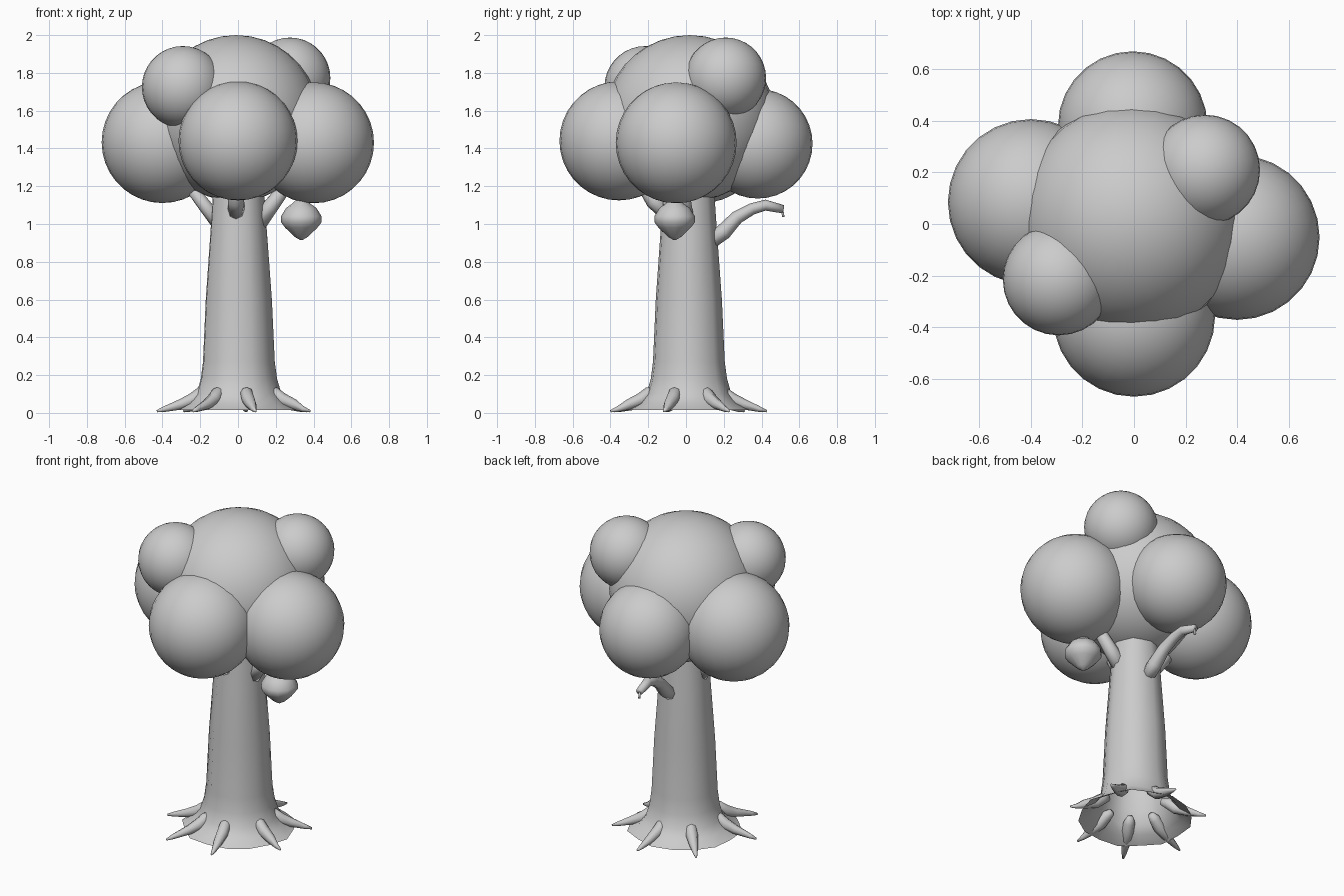
import bpy
import bmesh
import math
from mathutils import Vector

cube = bpy.data.objects.get("Cube")
if cube:
    bpy.data.objects.remove(cube, do_unlink=True)

# One plain grey for the whole tree
grey = bpy.data.materials.new("plain grey")
grey.use_nodes = True
grey.diffuse_color = (0.6, 0.6, 0.6, 1)
grey.node_tree.nodes["Principled BSDF"].inputs["Base Color"].default_value = (0.6, 0.6, 0.6, 1)


def finish(name, bm):
    """Turn a bmesh into a smooth-shaded object."""
    bmesh.ops.recalc_face_normals(bm, faces=bm.faces)
    mesh = bpy.data.meshes.new(name)
    bm.to_mesh(mesh)
    bm.free()
    mesh.materials.append(grey)
    for p in mesh.polygons:
        p.use_smooth = True
    obj = bpy.data.objects.new(name, mesh)
    bpy.context.collection.objects.link(obj)
    return obj


def skin(bm, rings):
    """Bridge consecutive rings of vertices."""
    for a, b in zip(rings, rings[1:]):
        n = len(a)
        for i in range(n):
            j = (i + 1) % n
            bm.faces.new((a[i], a[j], b[j], b[i]))


def ball(name, centre, radii):
    bm = bmesh.new()
    bmesh.ops.create_uvsphere(bm, u_segments=28, v_segments=18, radius=1)
    obj = finish(name, bm)
    obj.location = centre
    obj.scale = radii


def lathe(name, profile, sides, centre, ridge=0.0, capped=False):
    """Revolve (radius, z) points, with optional alternating ridges."""
    bm = bmesh.new()
    rings = []
    for r, z in profile:
        ring = []
        for i in range(sides):
            a = math.tau * i / sides
            rr = r * (1 + ridge * math.cos(a * 7 + 0.6))
            ring.append(bm.verts.new((rr * math.cos(a), rr * math.sin(a), z)))
        rings.append(ring)
    skin(bm, rings)
    if capped:
        bm.faces.new(rings[0])
        bm.faces.new(rings[-1])
    obj = finish(name, bm)
    obj.location = (centre[0], centre[1], 0)


def limb(name, points, radii, sides=8):
    """Tapered tube through a list of points."""
    pts = [Vector(p) for p in points]
    bm = bmesh.new()
    rings = []
    for k, p in enumerate(pts):
        t = (pts[min(k + 1, len(pts) - 1)] - pts[max(k - 1, 0)]).normalized()
        q = t.to_track_quat("Z", "Y")
        rings.append([bm.verts.new(p + q @ Vector((
            radii[k] * math.cos(math.tau * i / sides),
            radii[k] * math.sin(math.tau * i / sides), 0))) for i in range(sides)])
    skin(bm, rings)
    bm.faces.new(rings[0])
    bm.faces.new(rings[-1])
    finish(name, bm)


# Foliage
ball("crown_centre", (-0.01, 0.02, 1.56), (0.44, 0.45, 0.44))
for name, centre, r in (
    ("crown_front", (0, -0.355, 1.44), 0.315),
    ("crown_back", (-0.005, 0.38, 1.425), 0.29),
    ("crown_right", (-0.4, 0.085, 1.433), 0.322),
    ("crown_left", (0.4, -0.052, 1.43), 0.32),
    ("crown_upper_right", (-0.292, -0.215, 1.725), 0.217),
    ("crown_upper_left", (0.275, 0.21, 1.773), 0.214),
):
    ball(name, centre, (r, r, r))

# Trunk with flared open foot
lathe("trunk", [(0.33, 0.015), (0.265, 0.05), (0.225, 0.1), (0.202, 0.18), (0.19, 0.27),
                (0.175, 0.6), (0.15, 0.95), (0.14, 1.1), (0.13, 1.25)],
      16, (0, 0.012), ridge=0.03)

# Roots spreading around the foot
for n, (deg, reach) in enumerate(((-17, 0.4), (-77, 0.41), (-122, 0.45), (-167, 0.44),
                                  (133, 0.42), (84, 0.43), (32, 0.43))):
    a = math.radians(deg)
    path = [(d * math.cos(a), d * math.sin(a), z) for d, z in (
        (0.16, 0.12), (0.2, 0.105), (0.245, 0.07), (0.31, 0.045), (reach - 0.04, 0.02), (reach, 0.009))]
    limb(f"root_{n + 1}", path, (0.02, 0.034, 0.036, 0.028, 0.015, 0.006))

# Branches
limb("branch_back", [(0.01, 0.12, 0.9), (0.01, 0.2, 0.96), (0, 0.27, 1.035), (-0.01, 0.35, 1.08),
                     (-0.02, 0.42, 1.1), (-0.03, 0.515, 1.078)],
     (0.04, 0.043, 0.036, 0.031, 0.029, 0.022))
limb("branch_back_twig", [(-0.03, 0.51, 1.075), (-0.03, 0.515, 1.037)], (0.006, 0.008), 6)
limb("branch_right", [(-0.1, 0, 1.0), (-0.17, 0.01, 1.09), (-0.27, 0.03, 1.22)], (0.04, 0.036, 0.03))
limb("branch_left", [(0.1, 0, 1.0), (0.17, -0.01, 1.09), (0.27, -0.02, 1.22)], (0.05, 0.042, 0.032))
limb("branch_front", [(-0.01, -0.1, 1.06), (-0.01, -0.17, 1.12), (-0.01, -0.25, 1.25)],
     (0.045, 0.043, 0.035))

# Hanging pod under the left foliage
lathe("hanging_pod", [(0.006, 0.915), (0.035, 0.932), (0.085, 0.98), (0.108, 1.01), (0.108, 1.04),
                      (0.08, 1.085), (0.045, 1.11), (0.02, 1.14)],
      12, (0.335, -0.06), capped=True)
